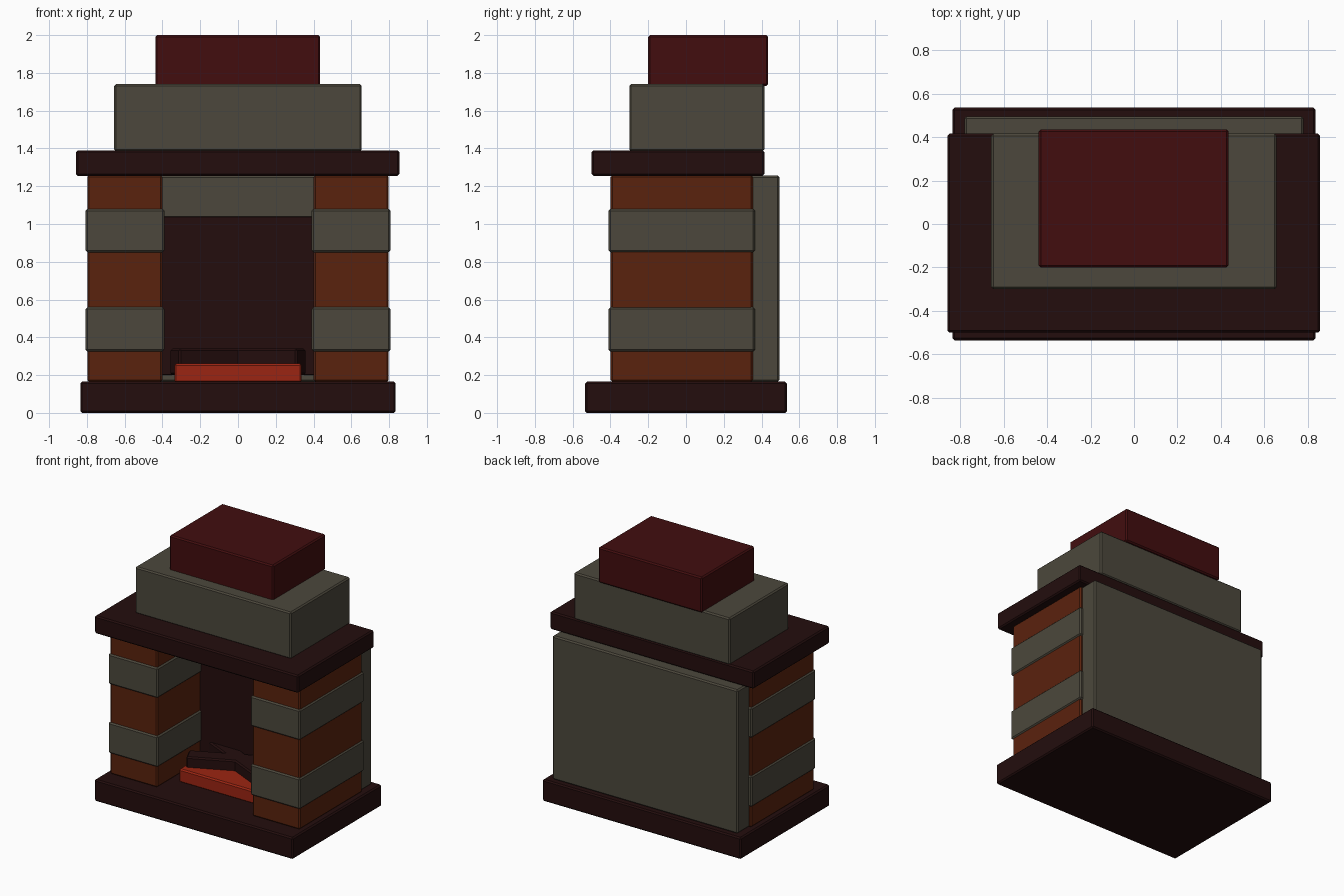
import bpy
import math

cube = bpy.data.objects.get("Cube")
if cube:
    bpy.data.objects.remove(cube, do_unlink=True)


def material(name, rgb):
    mat = bpy.data.materials.new(name)
    mat.use_nodes = True
    mat.diffuse_color = (*rgb, 1)
    bsdf = next(n for n in mat.node_tree.nodes if n.type == 'BSDF_PRINCIPLED')
    bsdf.inputs["Base Color"].default_value = (*rgb, 1)
    return mat


dark_wood = material("dark wood", (0.017, 0.004, 0.004))
stone = material("grey stone", (0.072, 0.064, 0.045))
brick = material("orange brick", (0.102, 0.016, 0.004))
red_cap = material("deep red", (0.054, 0.004, 0.0045))
ember = material("glowing ember", (0.33, 0.018, 0.006))


def block(name, mat, x, y, z, turn=0, bevel=0.01):
    """Bevelled box between the (low, high) pairs, turned about its centre."""
    spans = (x, y, z)
    centre = [(a + b) / 2 for a, b in spans]
    bpy.ops.mesh.primitive_cube_add(size=1, location=centre)
    obj = bpy.context.object
    obj.name = name
    obj.scale = [b - a for a, b in spans]
    bpy.ops.object.transform_apply(location=False, rotation=False, scale=True)
    obj.rotation_euler.z = math.radians(turn)
    obj.data.materials.append(mat)
    mod = obj.modifiers.new("soft edges", 'BEVEL')
    mod.width = bevel
    mod.segments = 1
    return obj


# Hearth slab, mantel and chimney
block("hearth_base", dark_wood, (-0.835, 0.835), (-0.535, 0.535), (0, 0.165))
block("mantel", dark_wood, (-0.858, 0.855), (-0.5, 0.415), (1.255, 1.39))
block("chimney_lower", stone, (-0.657, 0.655), (-0.3, 0.415), (1.385, 1.74))
block("chimney_top", red_cap, (-0.438, 0.435), (-0.2, 0.435), (1.73, 2))

# Back wall with the dark fireback on its front
block("back_wall", stone, (-0.78, 0.78), (0.13, 0.495), (0.165, 1.257))
block("fireback", dark_wood, (-0.41, 0.41), (0.115, 0.2), (0.2, 1.04), bevel=0.004)

# Brick pillars with stone bands
for side, s in (("left", 1), ("right", -1)):
    def span(a, b):
        return tuple(sorted((a * s, b * s)))
    block(side + "_pillar", brick, span(0.4, 0.798), (-0.4, 0.355), (0.165, 1.258))
    for level, z in (("lower", (0.325, 0.56)), ("upper", (0.85, 1.08))):
        block(f"{side}_{level}_band", stone, span(0.39, 0.807), (-0.41, 0.365), z)

# Ember bed and crossed logs
block("ember_bed", ember, (-0.337, 0.337), (-0.23, 0.12), (0.16, 0.262))
for name, turn in (("log_one", 25), ("log_two", -25)):
    block(name, dark_wood, (-0.37, 0.37), (-0.03, 0.09), (0.2, 0.34), turn)
